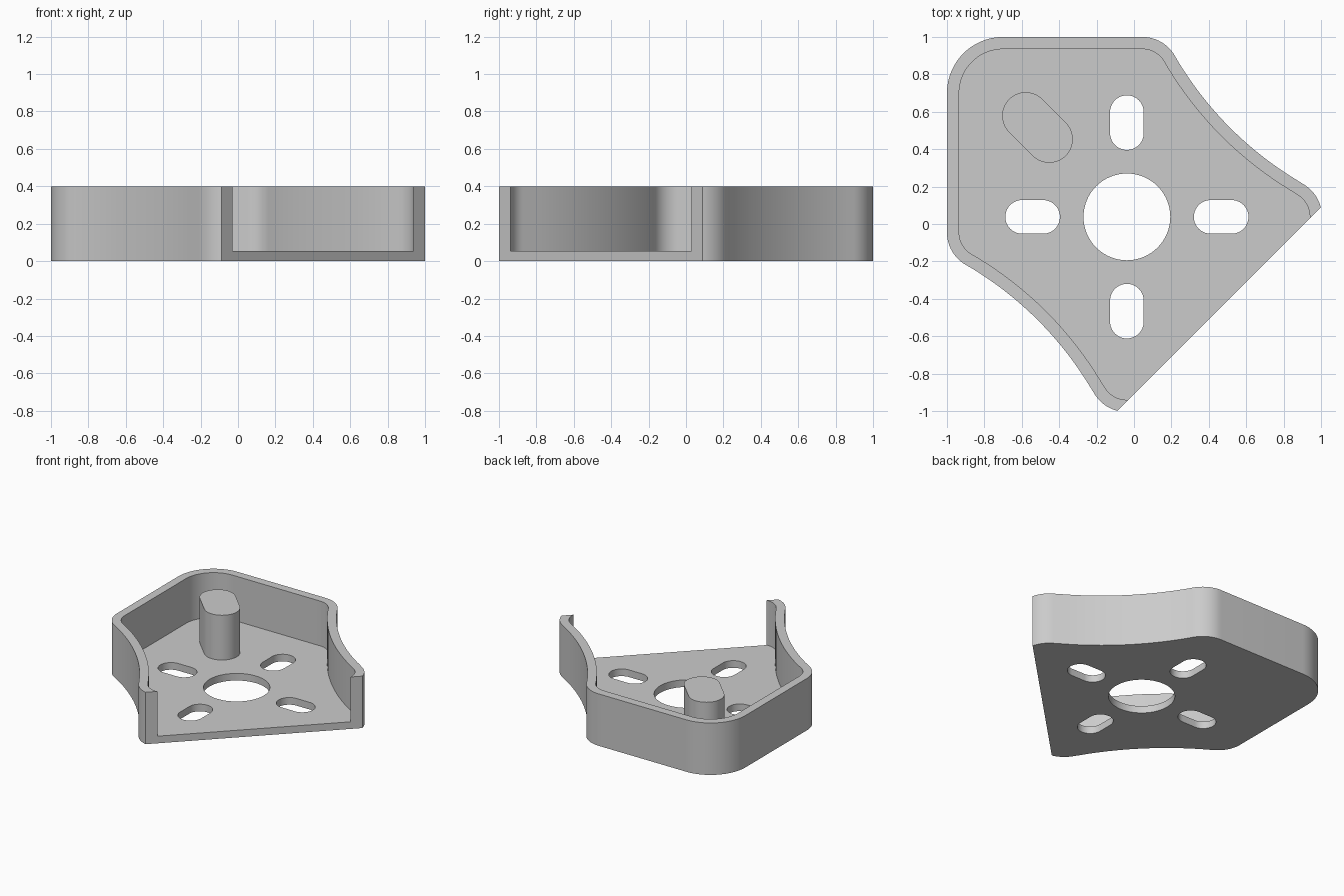
import bpy, bmesh
from math import sin, cos, pi, radians, degrees, acos, sqrt

if "Cube" in bpy.data.objects:
    bpy.data.objects.remove(bpy.data.objects["Cube"])

HEIGHT, FLOOR, WALL = 0.4, 0.055, 0.065
CUT = 0.91                    # open side lies on x - y = CUT
CX, CY = -0.038, 0.038        # centre of the hole pattern

grey = bpy.data.materials.new("light grey")
grey.use_nodes = True
grey.diffuse_color = (0.6, 0.6, 0.6, 1)
grey.node_tree.nodes["Principled BSDF"].inputs["Base Color"].default_value = (0.6, 0.6, 0.6, 1)


def arc(cx, cy, r, start, end, n):
    angles = [radians(start + (end - start) * i / n) for i in range(n + 1)]
    return [(cx + r * cos(a), cy + r * sin(a)) for a in angles]


def outline(inset):
    """Housing outline, one half mirrored across the diagonal."""
    r = 0.2 - inset
    tip = degrees(acos((CUT - 0.765) / r / sqrt(2))) - 45
    half = arc(0.805, 0.04, r, tip, 60, 12)
    half += arc(1.84, 1.84, 1.875 + inset, 240, 210, 24)[1:-1]
    half += arc(0.045, 0.8, r, 30, 90, 12)
    half += arc(-0.7, 0.7, 0.3 - inset, 90, 135, 12)
    return half + [(-y, -x) for x, y in reversed(half[:-1])]


def slot(cx, cy, length, r, angle):
    """Rounded slot with its long axis at the given angle."""
    d = length / 2 - r
    dx, dy = d * cos(radians(angle)), d * sin(radians(angle))
    return (arc(cx + dx, cy + dy, r, angle - 90, angle + 90, 20)
            + arc(cx - dx, cy - dy, r, angle + 90, angle + 270, 20))


def prism(name, points, z0, z1):
    bm = bmesh.new()
    face = bm.faces.new([bm.verts.new((x, y, z0)) for x, y in points])
    top = bmesh.ops.extrude_face_region(bm, geom=[face])["geom"]
    bmesh.ops.translate(bm, vec=(0, 0, z1 - z0),
                        verts=[v for v in top if isinstance(v, bmesh.types.BMVert)])
    bmesh.ops.recalc_face_normals(bm, faces=bm.faces)
    mesh = bpy.data.meshes.new(name)
    bm.to_mesh(mesh)
    bm.free()
    mesh.materials.append(grey)
    obj = bpy.data.objects.new(name, mesh)
    bpy.context.collection.objects.link(obj)
    return obj


def activate(obj):
    bpy.ops.object.select_all(action='DESELECT')
    obj.select_set(True)
    bpy.context.view_layer.objects.active = obj


def cut(target, cutter):
    cutter.hide_render = True
    mod = target.modifiers.new("cut", 'BOOLEAN')
    mod.operation, mod.solver, mod.object = 'DIFFERENCE', 'EXACT', cutter
    activate(target)
    bpy.ops.object.modifier_apply(modifier=mod.name)
    bpy.data.objects.remove(cutter)


# Housing: solid block hollowed out through the open diagonal side
housing = prism("housing", outline(0), 0, HEIGHT)
inner = outline(WALL)
first, last = inner[0], inner[-1]
inner += [(last[0] + 0.3, last[1] - 0.3), (first[0] + 0.3, first[1] - 0.3)]
cut(housing, prism("cavity_cutter", inner, FLOOR, HEIGHT + 0.2))

# Central bore and four radial slots in the floor
cut(housing, prism("bore_cutter", arc(CX, CY, 0.232, 0, 354.375, 63), -0.1, 0.2))
for angle in (0, 90, 180, 270):
    a = radians(angle)
    points = slot(CX + 0.504 * cos(a), CY + 0.504 * sin(a), 0.292, 0.09, angle)
    cut(housing, prism("slot_cutter", points, -0.1, 0.2))

# Rounded post in the back corner
post = prism("post", slot(-0.516, 0.516, 0.43, 0.126, 135), FLOOR - 0.01, HEIGHT)

for obj in (housing, post):
    activate(obj)
    bpy.ops.object.shade_smooth_by_angle(angle=radians(30))
